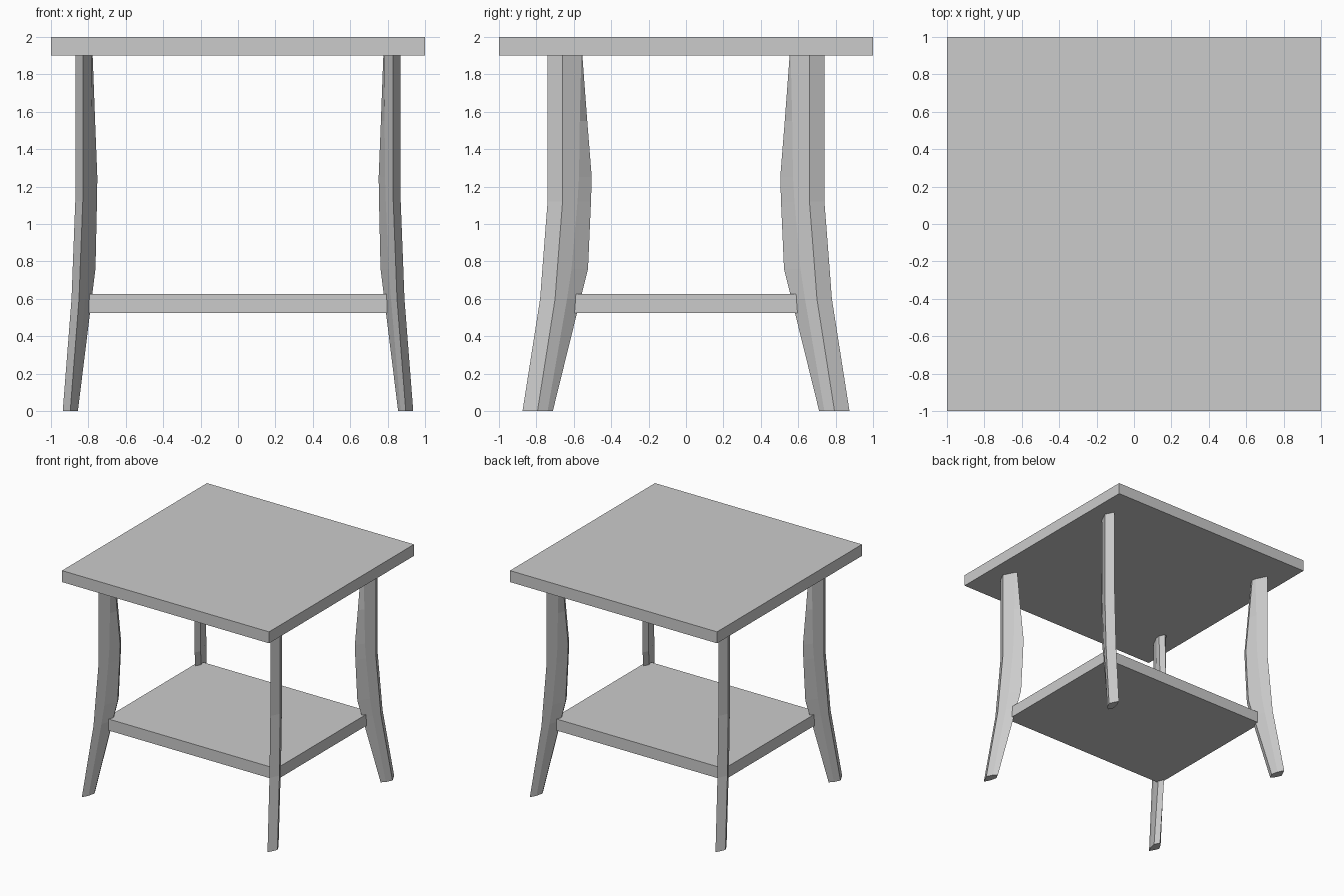
import bpy, bmesh
from mathutils import Vector

if "Cube" in bpy.data.objects:
    bpy.data.objects.remove(bpy.data.objects["Cube"])


def box(name, x, y, z0, z1):
    bm = bmesh.new()
    bmesh.ops.create_cube(bm, size=1)
    for v in bm.verts:
        v.co = Vector((v.co.x * 2 * x, v.co.y * 2 * y, (z0 + z1) / 2 + v.co.z * (z1 - z0)))
    finish(name, bm)


def finish(name, bm):
    bmesh.ops.recalc_face_normals(bm, faces=bm.faces)
    mesh = bpy.data.meshes.new(name)
    bm.to_mesh(mesh)
    bm.free()
    obj = bpy.data.objects.new(name, mesh)
    bpy.context.collection.objects.link(obj)
    return obj


# Leg profile: height, then outer, middle and inner offsets along the diagonal
PROFILE = [
    (1.90, 0.000, -0.050, -0.061),
    (1.55, 0.000, -0.046, -0.074),
    (1.25, 0.000, -0.044, -0.086),
    (1.12, 0.000, -0.040, -0.084),
    (0.76, 0.014, -0.024, -0.076),
    (0.60, 0.020, -0.012, -0.056),
    (0.00, 0.067, 0.040, 0.018),
]


def leg(name, sx, sy):
    bm = bmesh.new()
    rings = []
    for z, outer, mid, inner in PROFILE:
        # Six-sided section, narrowing towards the inner edge
        section = [(outer, 1), (mid, 1), (inner, 0.6), (inner, -0.6), (mid, -1), (outer, -1)]
        rings.append([bm.verts.new((sx * (0.85 + r + 0.02 * w),
                                    sy * (0.70 + 2 * r - 0.04 * w), z))
                      for r, w in section])
    for a, b in zip(rings, rings[1:]):
        for i in range(6):
            j = (i + 1) % 6
            bm.faces.new((a[i], a[j], b[j], b[i]))
    bm.faces.new(rings[0])
    bm.faces.new(rings[-1])
    finish(name, bm)


# Table top and lower shelf
box("table_top", 1.0, 1.0, 1.90, 2.0)
box("lower_shelf", 0.825, 0.65, 0.525, 0.625)

# Four splayed legs
for sx, side in ((-1, "left"), (1, "right")):
    for sy, end in ((-1, "front"), (1, "back")):
        leg(f"{end}_{side}_leg", sx, sy)
